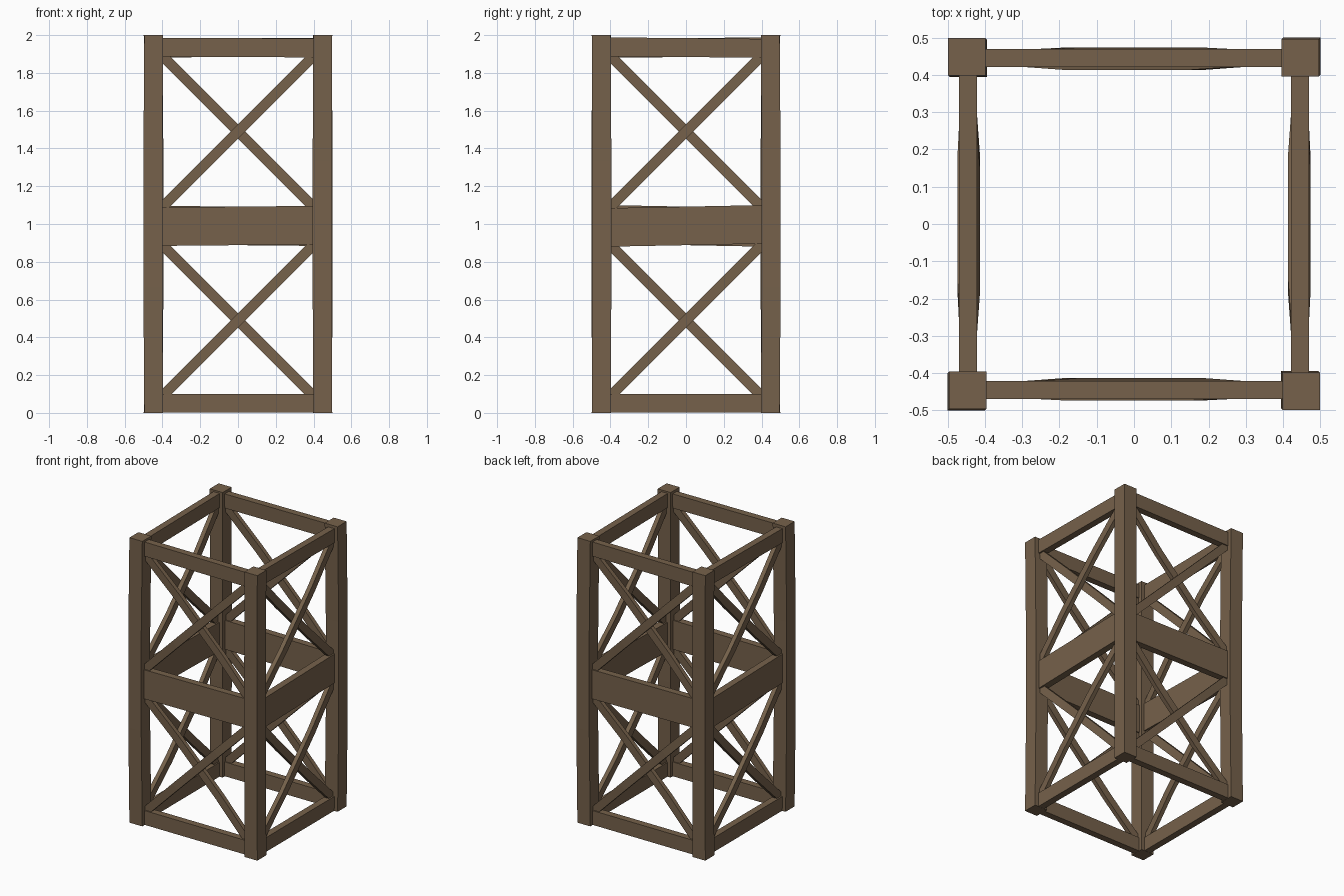
import bpy, bmesh, math
from mathutils import Vector, Matrix

if "Cube" in bpy.data.objects:
    bpy.data.objects.remove(bpy.data.objects["Cube"])

wood = bpy.data.materials.new("brown_wood")
wood.diffuse_color = (0.18, 0.12, 0.07, 1)
wood.use_nodes = True
wood.node_tree.nodes["Principled BSDF"].inputs["Base Color"].default_value = wood.diffuse_color


def beam(name, path, side, half_a, half_b, turn=0):
    """Square-section beam swept along a few points.
    side and its partner are fixed section axes; turn spins it about z."""
    pts = [Vector(p) for p in path]
    side = Vector(side).normalized()
    other = (pts[-1] - pts[0]).cross(side).normalized()
    bm = bmesh.new()
    rings = []
    for p in pts:
        rings.append([bm.verts.new(p + side * half_a * i + other * half_b * j)
                      for i, j in ((-1, -1), (1, -1), (1, 1), (-1, 1))])
    for r, s in zip(rings, rings[1:]):
        for k in range(4):
            bm.faces.new((r[k], r[(k + 1) % 4], s[(k + 1) % 4], s[k]))
    bm.faces.new(rings[0][::-1])
    bm.faces.new(rings[-1])
    bmesh.ops.recalc_face_normals(bm, faces=bm.faces)
    bm.transform(Matrix.Rotation(turn, 4, 'Z'))
    me = bpy.data.meshes.new(name)
    bm.to_mesh(me)
    bm.free()
    me.materials.append(wood)
    ob = bpy.data.objects.new(name, me)
    bpy.context.collection.objects.link(ob)


# Corner posts: one diagonal pair bows slightly out, the other slightly in
for i in range(4):
    end, mid = ((-0.446, -0.451), (-0.449, -0.445))[i % 2]
    path = [(c, c, z) for c, z in
            ((end, 0), (mid, 0.67), (mid, 1.33), (end, 2.0))]
    beam(f"corner_post_{i}", path, (1, 0, 0), 0.05, 0.05, i * math.pi / 2)

# Each wall: three rails and two crossed braces per bay
for i, wall in enumerate(("front", "right", "back", "left")):
    t = i * math.pi / 2
    tilt = 0.004 if i % 2 == 0 else 0.008
    y = -0.446
    for name, z, h, dz in (("bottom_rail", 0.051, 0.05, 0),
                           ("middle_plank", 0.99, 0.102, tilt),
                           ("top_rail", 1.934, 0.05, -tilt / 2)):
        beam(f"{wall}_{name}", [(-0.41, y, z - dz), (0.41, y, z + dz)],
             (0, 1, 0), 0.024, h, t)
    for bay, z in (("lower", 0.49), ("upper", 1.49)):
        # rising brace bends outward, falling brace bends inward
        for name, s, bow in (("outer_brace", 1, -0.013), ("inner_brace", -1, 0.018)):
            path = [(x, y + b, z + s * x) for x, b in
                    ((-0.41, 0), (-0.16, bow), (0.16, bow), (0.41, 0))]
            beam(f"{wall}_{bay}_{name}", path, (0, 1, 0), 0.015, 0.027, t)
